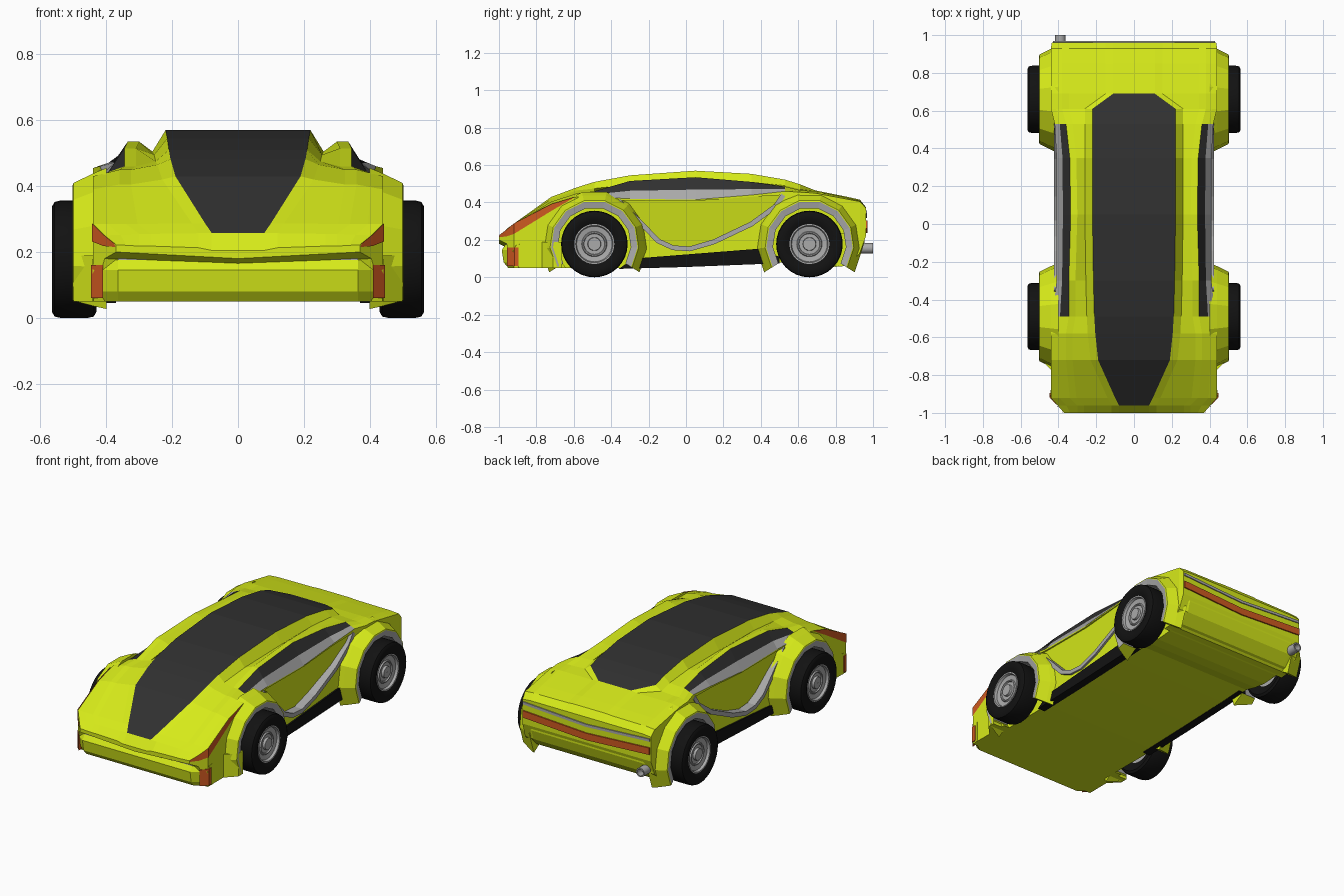
import bpy, bmesh
from math import sin, cos, pi, radians

if "Cube" in bpy.data.objects:
    bpy.data.objects.remove(bpy.data.objects["Cube"])


def material(name, rgb):
    m = bpy.data.materials.new(name)
    m.diffuse_color = (*rgb, 1)
    m.use_nodes = True
    m.node_tree.nodes["Principled BSDF"].inputs["Base Color"].default_value = m.diffuse_color
    return m


PAINT = material("paint", (0.68, 0.83, 0.01))
GLASS = material("dark_glass", (0.03, 0.03, 0.03))
RUBBER = material("rubber", (0.006, 0.006, 0.006))
SILVER = material("silver", (0.4, 0.4, 0.4))
LIGHT = material("lamp_orange", (0.62, 0.1, 0.015))


def loft(name, rings, mats, closed=True, caps=True, pick=None, mirror=False, loop=False):
    """Skin a list of equal-length point rings; pick(i, j) gives a face's material."""
    bm = bmesh.new()
    rows = [[bm.verts.new(p) for p in r] for r in rings]
    n = len(rings[0])
    for i in range(len(rows) if loop else len(rows) - 1):
        a, b = rows[i], rows[(i + 1) % len(rows)]
        for j in range(n if closed else n - 1):
            k = (j + 1) % n
            f = bm.faces.new((a[j], a[k], b[k], b[j]))
            f.material_index = pick(i, j) if pick else 0
    if caps and not loop:
        bm.faces.new(rows[0])
        bm.faces.new(rows[-1])
    bmesh.ops.recalc_face_normals(bm, faces=bm.faces)
    me = bpy.data.meshes.new(name)
    bm.to_mesh(me)
    bm.free()
    for m in mats:
        me.materials.append(m)
    ob = bpy.data.objects.new(name, me)
    bpy.context.collection.objects.link(ob)
    if mirror:
        ob.modifiers.new("mirror", 'MIRROR')
    return ob


def activate(ob):
    bpy.ops.object.select_all(action='DESELECT')
    ob.select_set(True)
    bpy.context.view_layer.objects.active = ob


def cut(ob, cutter):
    cutter.hide_render = True
    mod = ob.modifiers.new("cut", 'BOOLEAN')
    mod.operation, mod.solver, mod.object = 'DIFFERENCE', 'EXACT', cutter
    activate(ob)
    bpy.ops.object.modifier_apply(modifier=mod.name)
    bpy.data.objects.remove(cutter)


def side_ribbon(name, path, half_width, x0, x1, mat):
    """Raised trim following a (y, z) path on both flanks."""
    rings = []
    for i, (y, z) in enumerate(path):
        a, b = path[max(i - 1, 0)], path[min(i + 1, len(path) - 1)]
        dy, dz = b[0] - a[0], b[1] - a[1]
        d = (dy * dy + dz * dz) ** 0.5
        ny, nz = -dz / d * half_width, dy / d * half_width
        rings.append([(x0, y - ny, z - nz), (x1, y - ny, z - nz),
                      (x1, y + ny, z + nz), (x0, y + ny, z + nz)])
    return loft(name, rings, [mat], mirror=True)


# Body shell: y, half width, floor z, belt z, rail x, rail z, channel z, roof x, roof z
STATIONS = [
    (-1.00, .37, .20, .222, .30, .218, .213, .08, .205),
    (-.96, .405, .18, .25, .30, .255, .257, .08, .258),
    (-.92, .44, .05, .285, .34, .285, .287, .10, .287),
    (-.72, .44, .05, .39, .36, .405, .42, .19, .43),
    (-.58, .44, .05, .43, .36, .45, .465, .205, .482),
    (-.49, .43, .05, .43, .345, .46, .475, .21, .51),
    (-.30, .41, .05, .42, .345, .515, .495, .215, .545),
    (.05, .41, .06, .415, .335, .535, .505, .22, .57),
    (.35, .41, .07, .44, .34, .51, .505, .22, .553),
    (.53, .42, .08, .46, .36, .485, .49, .22, .522),
    (.61, .44, .06, .455, .38, .465, .47, .22, .497),
    (.69, .44, .05, .45, .38, .46, .46, .11, .465),
    (.85, .44, .06, .42, .38, .428, .43, .11, .433),
    (.93, .44, .13, .405, .38, .41, .412, .11, .415),
    (.962, .435, .22, .37, .38, .375, .375, .11, .375),
]


def section(s):
    y, w, zb, zs, xt, zt, zc, xe, ze = s
    drop = 0.02 if y < -.94 else 0
    half = [(0, zb - drop), (w, zb), (w, zs),
            (w + (xt - w) * .45, zs + (zt - zs) * .45), (xt, zt),
            (xt - .035, zt), (xe + .04, zc), (xe, ze), (0, ze)]
    return [(x, y, z) for x, z in half] + [(-x, y, z) for x, z in half[-2:0:-1]]


def body_mat(i, j):
    y, k = STATIONS[i][0], min(j, 15 - j)
    if k == 7 and -.97 < y < .65:
        return 1
    if -.5 < y < .5 and k in (2, 3):
        return 2 if k == 2 else 1
    return 0


body = loft("body_shell", [section(s) for s in STATIONS], [PAINT, GLASS, SILVER], pick=body_mat)

# Wheel wells and recessed doors
WHEEL_Y, WHEEL_Z = (-.49, .66), .178
TRIM = [(-.36, .41), (-.25, .30), (-.15, .195), (-.07, .158), (.02, .152),
        (.15, .19), (.35, .285), (.48, .38), (.52, .44)]
door = TRIM + [(.35, .43), (.05, .408)]
for s in (1, -1):
    for wy in WHEEL_Y:
        cut(body, loft("well_cutter", [[(s * x, wy + .2 * cos(a * pi / 12), WHEEL_Z + .2 * sin(a * pi / 12))
                                        for a in range(24)] for x in (.4, .6)], [PAINT]))
    cut(body, loft("door_cutter", [[(s * (.362 + (z - .15) * .15), y, z) for y, z in door],
                                   [(s * .6, y, z) for y, z in door]], [PAINT]))
side_ribbon("door_trim", TRIM, .013, .37, .423, SILVER)

# Black sills
sill = [(-.36, .045), (-.28, .10), (.38, .152), (.50, .11), (.50, .075), (0, .055)]
loft("sill", [[(x, y, z) for y, z in sill] for x in (.37, .42)], [RUBBER], mirror=True)

# Faceted fenders with silver arch lips
for label, wy in zip(("front", "rear"), WHEEL_Y):
    angles = [radians(-32 + 244 * i / 9) for i in range(10)]
    rings = [[(x, wy + r * cos(a), WHEEL_Z + r * sin(a))
              for x, r in ((.40, .285), (.44, .268), (.50, .238), (.502, .232), (.495, .196), (.40, .196))]
             for a in angles]
    loft(label + "_fender", rings, [PAINT, SILVER], pick=lambda i, j: int(j in (3, 4)), mirror=True)

# Flat panels joining the front fenders to the floor ahead of the wheels
loft("front_fender_skirt", [[(.43, -.78, z), (.5, -.71, z), (.5, -.665, z), (.43, -.665, z)]
                            for z in (.05, .19)], [PAINT], mirror=True)


# Wheels
def lathe(name, profile, wy, mat):
    rings = [[(x, wy + r * cos(a * pi / 16), WHEEL_Z + r * sin(a * pi / 16)) for x, r in profile]
             for a in range(32)]
    ob = loft(name, rings, [mat], closed=False, loop=True, mirror=True)
    activate(ob)
    bpy.ops.object.shade_smooth_by_angle(angle=radians(35))


for label, wy in zip(("front", "rear"), WHEEL_Y):
    lathe(label + "_tyre", [(.45, .105), (.435, .13), (.43, .16), (.438, .174), (.455, .178), (.54, .178),
                            (.557, .174), (.565, .16), (.563, .13), (.552, .107)], wy, RUBBER)
    lathe(label + "_rim", [(.45, .001), (.45, .107), (.555, .107), (.555, .1), (.54, .095), (.535, .068),
                           (.542, .064), (.542, .058), (.535, .055), (.535, .036), (.55, .034),
                           (.55, .001)], wy, SILVER)

# Front bumper with chamfered corners
bumper = [(-.95, .05), (-.975, .08), (-.985, .145), (-.965, .175), (-.88, .178), (-.88, .05)]
loft("front_bumper", [[(x, y + back if y < -.9 else y, z) for y, z in bumper]
                      for x, back in ((-.442, .06), (-.365, 0), (.365, 0), (.442, .06))], [PAINT])

# Grille strip between bumper and hood
loft("grille", [[(x, y, z) for y, z in ((-.965, .17), (-.965, .222), (-.92, .222), (-.92, .17))]
                for x in (-.365, .365)], [SILVER])

# Headlights sweeping back along the hood sides
loft("headlight", [[(.372, -1.0, .215), (.376, -.998, .226)],
                   [(.409, -.962, .218), (.409, -.962, .253)],
                   [(.444, -.92, .232), (.444, -.92, .288)],
                   [(.444, -.72, .355), (.444, -.72, .392)],
                   [(.444, -.6, .425), (.444, -.6, .428)]], [LIGHT], closed=False, caps=False, mirror=True)
corner = [(.41, -.957), (.447, -.918), (.447, -.895), (.41, -.895)]
loft("corner_marker", [[(x, y, z) for x, y in corner] for z in (.06, .16)], [LIGHT], mirror=True)


# Shallow V bands across the tail
def tail_band(name, z0, z1, y1, half, mat):
    loft(name, [[(x, .94, z0 + d), (x, y1, z0 + d), (x, y1, z1 + d), (x, .94, z1 + d)]
                for x, d in ((-half, .012), (0, -.012), (half, .012))], [mat])


tail_band("tail_light", .25, .292, .97, .43, LIGHT)
tail_band("tail_trim", .33, .346, .968, .43, SILVER)

# Rear bumper below the lights
rear = [(.80, .055), (.88, .075), (.935, .13), (.955, .19), (.955, .235), (.80, .235)]
loft("rear_bumper", [[(x, min(y, lim), z) for y, z in rear]
                     for x, lim in ((-.44, .93), (-.38, 1), (.38, 1), (.44, .93))], [PAINT])

# Exhaust pipe, one side only
pipe = [(.88, .028), (1.0, .028), (1.0, .02), (.96, .02)]
exhaust = loft("exhaust_pipe", [[(-.39 + r * cos(a * pi / 8), y, .155 + r * sin(a * pi / 8))
                                 for a in range(16)] for y, r in pipe], [SILVER])
activate(exhaust)
bpy.ops.object.shade_smooth_by_angle(angle=radians(35))
